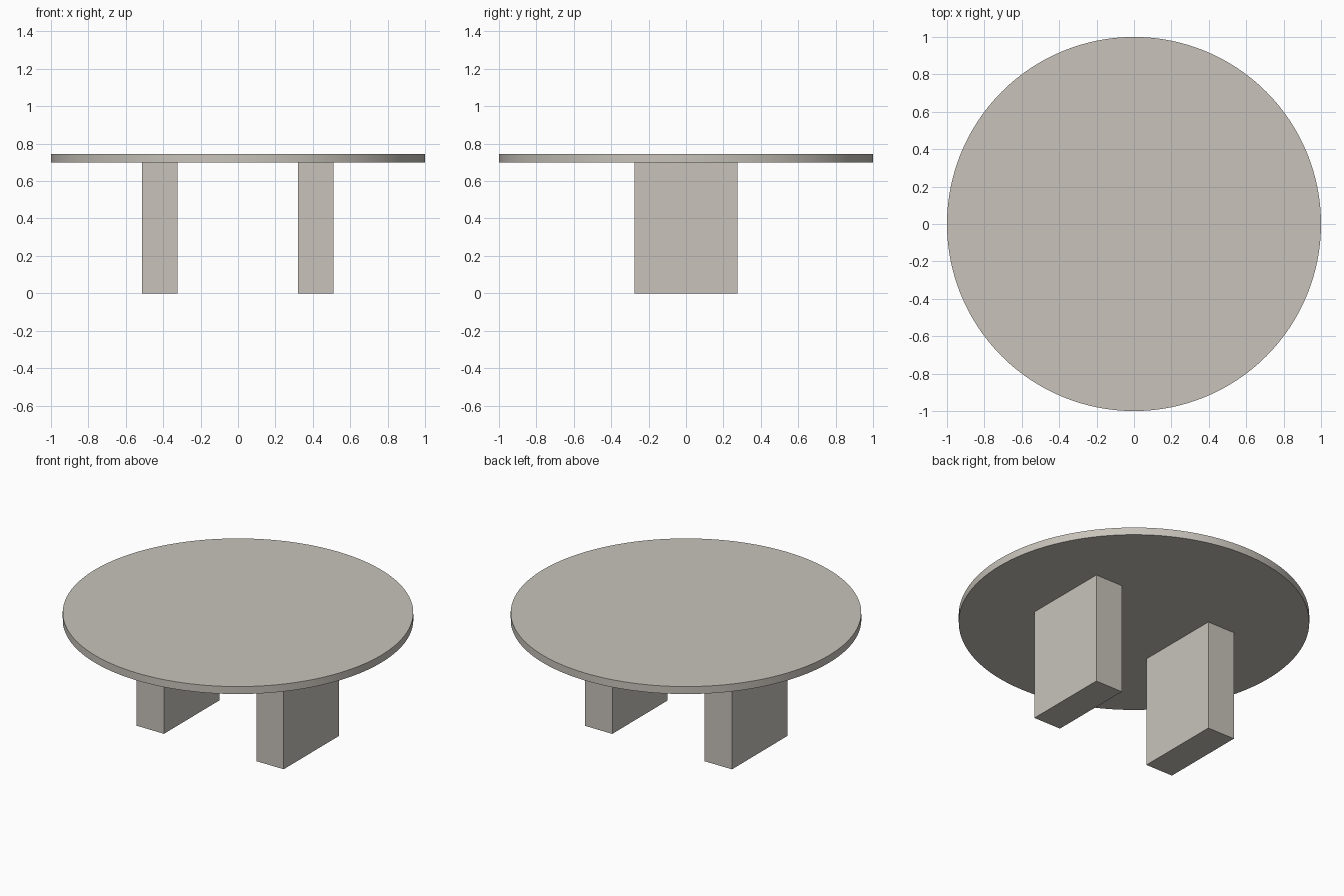
import bpy
import math

if "Cube" in bpy.data.objects:
    bpy.data.objects.remove(bpy.data.objects["Cube"])

# Single stone-grey colour
stone = bpy.data.materials.new("warm_grey")
stone.diffuse_color = (0.578, 0.55, 0.497, 1.0)
stone.use_nodes = True
stone.node_tree.nodes["Principled BSDF"].inputs["Base Color"].default_value = stone.diffuse_color

TOP_Z, UNDER_Z = 0.745, 0.698

# Round table top
bpy.ops.mesh.primitive_cylinder_add(vertices=128, radius=1.0, depth=TOP_Z - UNDER_Z,
                                    location=(0, 0, (TOP_Z + UNDER_Z) / 2))
top = bpy.context.object
top.name = "table_top"
top.data.materials.append(stone)
bpy.ops.object.shade_smooth_by_angle(angle=math.radians(30))


# Two slab legs under the top
def slab_leg(name, x):
    bpy.ops.mesh.primitive_cube_add(size=1, location=(x, 0, UNDER_Z / 2))
    leg = bpy.context.object
    leg.name = name
    leg.scale = (0.19, 0.55, UNDER_Z)
    bpy.ops.object.transform_apply(location=False, rotation=False, scale=True)
    leg.data.materials.append(stone)


slab_leg("left_leg", -0.418)
slab_leg("right_leg", 0.416)
